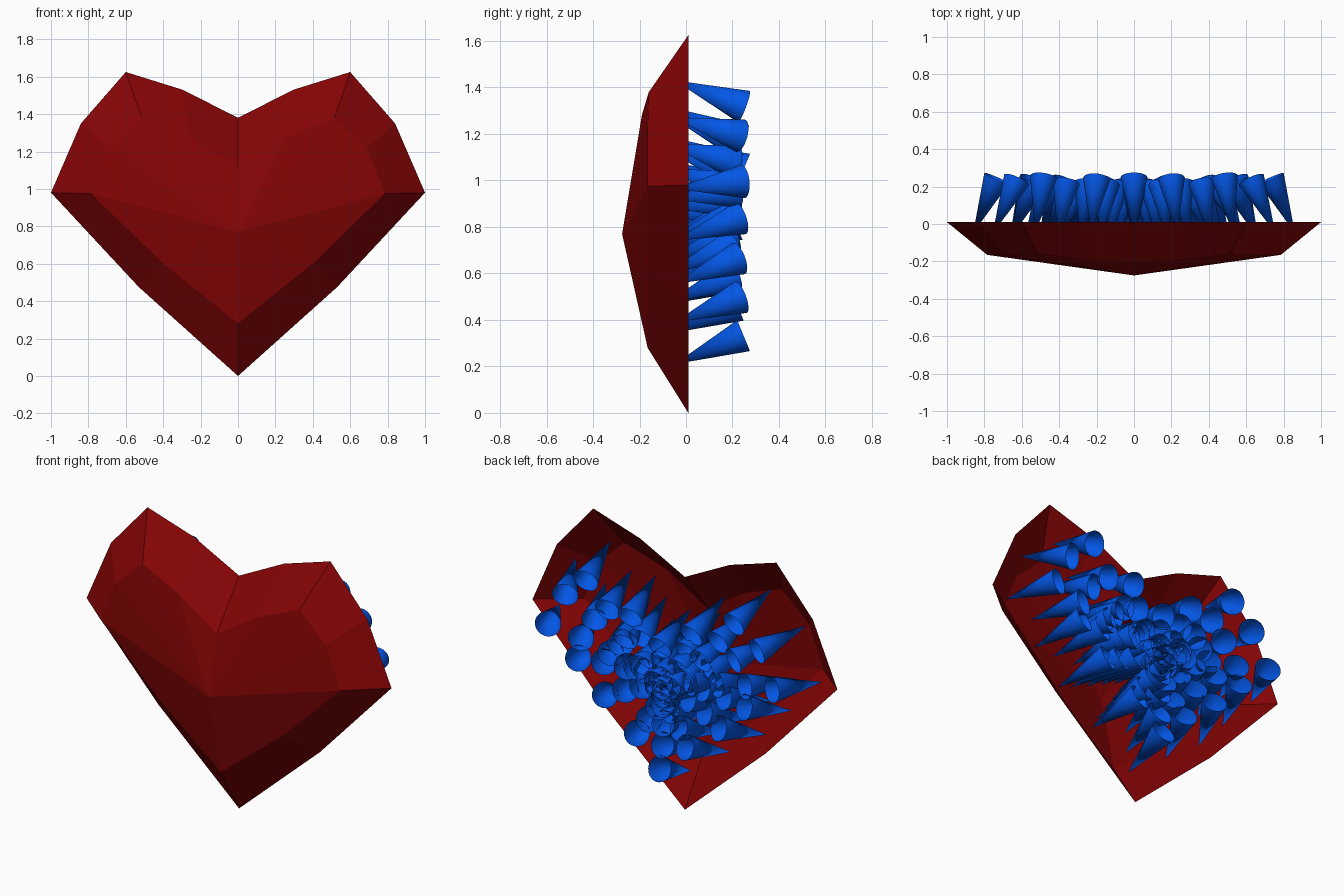
import bpy, bmesh, math
from mathutils import Vector

if "Cube" in bpy.data.objects:
    bpy.data.objects.remove(bpy.data.objects["Cube"])


def material(name, rgb):
    m = bpy.data.materials.new(name)
    m.diffuse_color = (*rgb, 1)
    m.use_nodes = True
    m.node_tree.nodes["Principled BSDF"].inputs["Base Color"].default_value = m.diffuse_color
    return m


red = material("dark_red", (0.235, 0.0012, 0.0016))
blue = material("bright_blue", (0.001, 0.095, 0.8))


def mirrored(half):
    """Close a half outline (bottom to notch) into a full counterclockwise loop."""
    return half + [(-p[0], *p[1:]) for p in half[-2:0:-1]]


def finish(bm, name, mat, smooth=False):
    me = bpy.data.meshes.new(name)
    bm.to_mesh(me)
    bm.free()
    ob = bpy.data.objects.new(name, me)
    bpy.context.collection.objects.link(ob)
    me.materials.append(mat)
    if smooth:
        bpy.ops.object.select_all(action='DESELECT')
        ob.select_set(True)
        bpy.context.view_layer.objects.active = ob
        bpy.ops.object.shade_smooth_by_angle(angle=math.radians(40))
    return ob


# Heart shell, open at the back: rim loop, bevel loop and front apex (x, y, z)
Y0 = 0.01
rim = mirrored([(0, Y0, 0), (.53, Y0, .475), (1, Y0, .98), (.84, Y0, 1.35),
                (.6, Y0, 1.625), (.295, Y0, 1.53), (0, Y0, 1.38)])
bevel = mirrored([(0, -.165, .28), (.41, -.165, .61), (.785, -.165, .975),
                  (.69, -.165, 1.22), (.515, -.16, 1.38), (.26, -.19, 1.28),
                  (0, -.2, 1.115)])
bm = bmesh.new()
outer = [bm.verts.new(p) for p in rim]
inner = [bm.verts.new(p) for p in bevel]
apex = bm.verts.new((0, -.275, .77))
n = len(outer)
for i in range(n):
    j = (i + 1) % n
    bm.faces.new((outer[i], outer[j], inner[j], inner[i]))
    bm.faces.new((inner[i], inner[j], apex))
finish(bm, "heart_shell", red)

# Cones in nested heart rings: tip and base positions of the outermost ring (x, z)
tips = mirrored([(0, .21), (.26, .39), (.495, .555), (.66, .74), (.86, .965),
                 (.755, 1.27), (.53, 1.43), (.23, 1.31), (0, 1.17)])
bases = mirrored([(0, .33), (.155, .5), (.365, .67), (.54, .84), (.735, .995),
                  (.625, 1.19), (.485, 1.32), (.2, 1.17), (0, 1.05)])
CENTRE, LENGTH, RADIUS, SIDES = .78, .32, .072, 32


def add_cone(bm, tip, axis):
    """Hollow cone with its point at tip, opening along axis."""
    rot = axis.to_track_quat('Z', 'Y')
    end = tip + axis * LENGTH
    point = bm.verts.new(tip)
    ring = [bm.verts.new(end + rot @ Vector((RADIUS * math.cos(a), RADIUS * math.sin(a), 0)))
            for a in (2 * math.pi * k / SIDES for k in range(SIDES))]
    for k in range(SIDES):
        bm.faces.new((point, ring[(k + 1) % SIDES], ring[k]))


for r, (scale, depth) in enumerate([(1, -.048), (.77, -.075), (.55, -.08), (.35, -.08), (.16, -.08)]):
    bm = bmesh.new()
    for (tx, tz), (bx, bz) in zip(tips, bases):
        tip = Vector((tx * scale, depth, CENTRE + (tz - CENTRE) * scale))
        axis = Vector((bx - tx, .29, bz - tz)).normalized()
        add_cone(bm, tip, axis)
    finish(bm, f"cone_ring_{r + 1}", blue, smooth=True)
